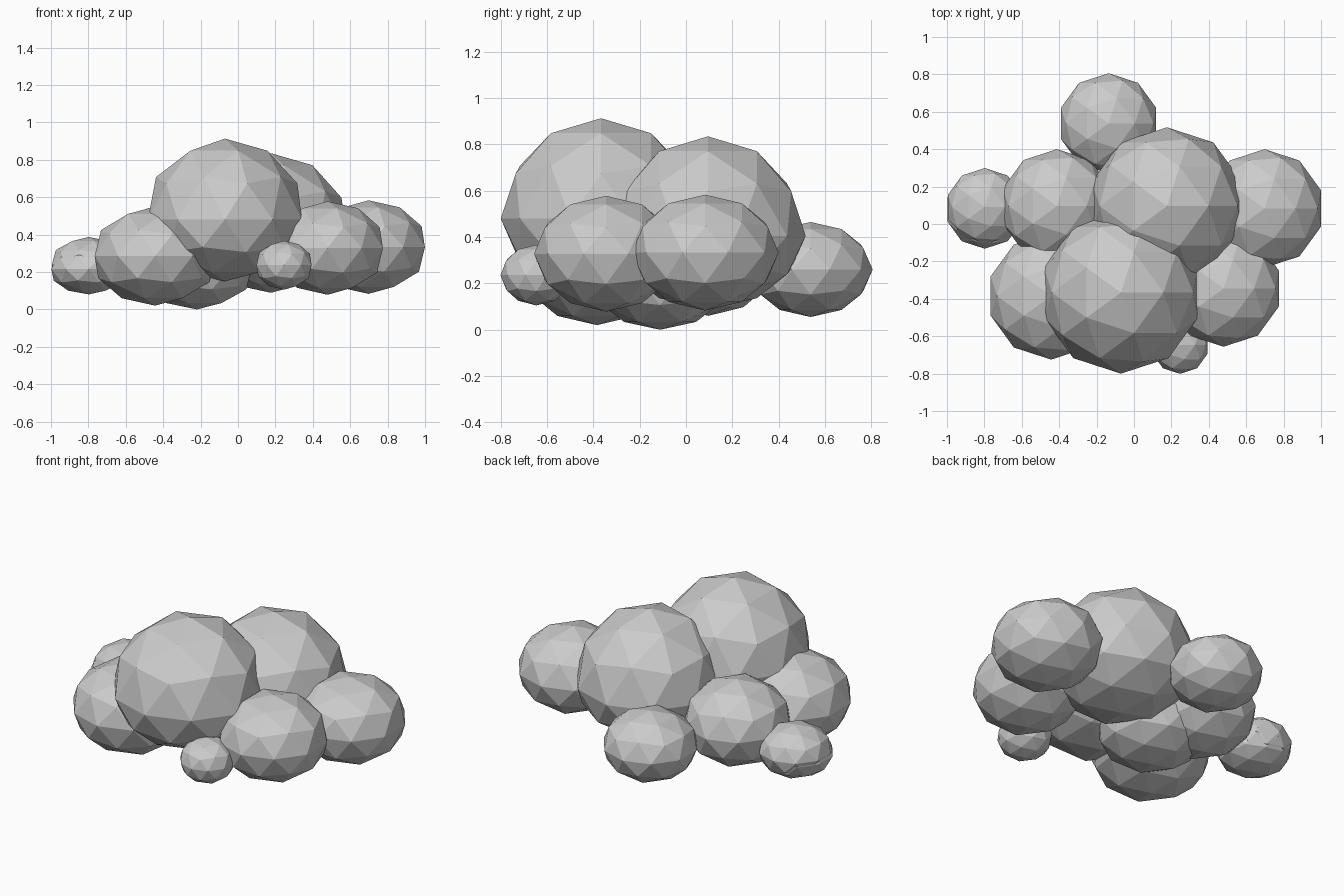
import bpy

if "Cube" in bpy.data.objects:
    bpy.data.objects.remove(bpy.data.objects["Cube"])


def puff(name, center, radius, up, down=None):
    """Flat-faced icosphere with its own upper and lower half heights."""
    bpy.ops.mesh.primitive_ico_sphere_add(subdivisions=2, radius=1, location=center)
    ob = bpy.context.object
    ob.name = name
    down = up if down is None else down
    for v in ob.data.vertices:
        v.co.x *= radius
        v.co.y *= radius
        v.co.z *= up if v.co.z > 0 else down
    return ob


# two large crowns, squashed underneath
puff("front_crown", (-0.07, -0.367, 0.48), 0.433, 0.433, 0.33)
puff("back_crown", (0.176, 0.095, 0.405), 0.422, 0.43, 0.316)

# medium puffs around the crowns
puff("front_left_puff", (-0.443, -0.385, 0.285), 0.34, 0.265)
puff("front_right_puff", (0.479, -0.345, 0.328), 0.311, 0.25)
puff("right_puff", (0.698, 0.083, 0.333), 0.317, 0.25)
puff("left_puff", (-0.412, 0.096, 0.31), 0.304, 0.25)
puff("bottom_puff", (-0.22, -0.112, 0.225), 0.31, 0.225)
puff("back_puff", (-0.136, 0.538, 0.26), 0.268, 0.205)

# small outer puffs
puff("far_left_puff", (-0.798, 0.078, 0.215), 0.21, 0.135)
puff("far_left_upper_puff", (-0.798, 0.092, 0.24), 0.207, 0.147)
puff("front_small_puff", (0.246, -0.646, 0.236), 0.155, 0.131)
